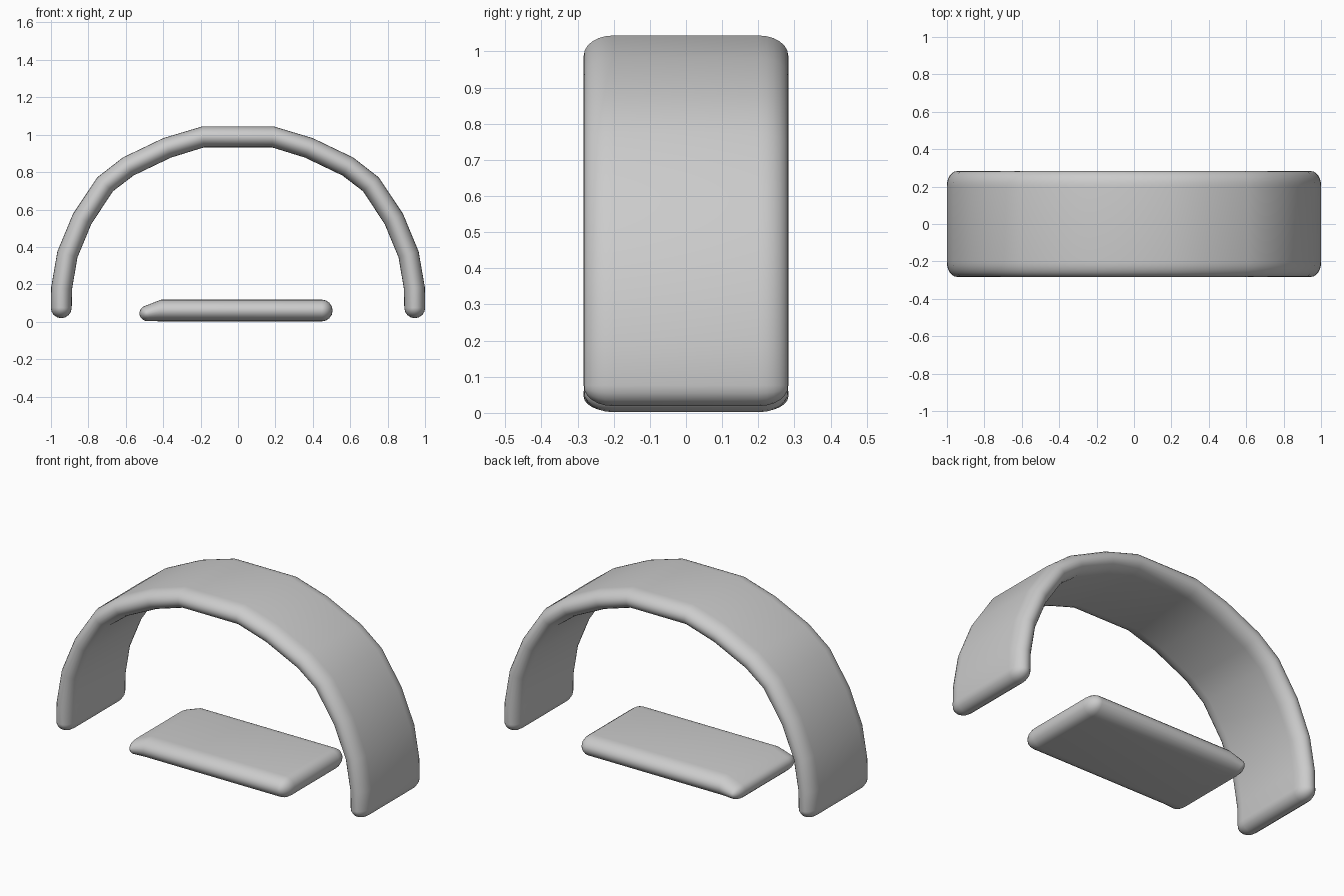
import bpy
import bmesh
import math
from mathutils import Vector

cube = bpy.data.objects.get("Cube")
if cube:
    bpy.data.objects.remove(cube, do_unlink=True)

HALF_WIDTH = 0.283
EDGE = 0.08          # depth of the rounded long edges
EDGE_STEPS = 6
END_STEPS = 8

grey = bpy.data.materials.new("plain grey")
grey.use_nodes = True
colour = (0.6, 0.6, 0.6, 1)
grey.diffuse_color = colour
grey.node_tree.nodes["Principled BSDF"].inputs["Base Color"].default_value = colour


def outline(path, scale):
    """Closed outline around a path of (x, z, radius), with round ends."""
    pts = [Vector(p[:2]) for p in path]
    last = len(pts) - 1
    sides = ([], [])
    for i, p in enumerate(pts):
        along = (pts[min(i + 1, last)] - pts[max(i - 1, 0)]).normalized()
        normal = Vector((-along.y, along.x))
        r = path[i][2] * scale
        sides[0].append(p + normal * r)
        sides[1].append(p - normal * r)

    def cap(index, other):
        out = (pts[index] - pts[other]).normalized()
        side = Vector((-out.y, out.x))
        r = path[index][2] * scale
        angles = [math.pi * k / END_STEPS for k in range(1, END_STEPS)]
        return [pts[index] + (side * math.cos(a) + out * math.sin(a)) * r for a in angles]

    return sides[0] + cap(last, last - 1) + sides[1][::-1] + cap(0, 1)


def rounded_slab(name, path):
    """Loft the outline across y, thinning it to a rounded edge at both sides."""
    bm = bmesh.new()
    half = []
    for k in range(EDGE_STEPS + 1):
        a = math.pi / 2 * k / EDGE_STEPS
        half.append((HALF_WIDTH - EDGE + EDGE * math.sin(a), math.cos(a)))
    half[-1] = (HALF_WIDTH, 0)
    layers = [(-y, s) for y, s in reversed(half)] + half
    rings = [[bm.verts.new((p.x, y, p.y)) for p in outline(path, s)] for y, s in layers]
    count = len(rings[0])
    for a, b in zip(rings, rings[1:]):
        for i in range(count):
            j = (i + 1) % count
            bm.faces.new((a[i], a[j], b[j], b[i]))
    bmesh.ops.remove_doubles(bm, verts=bm.verts, dist=0.0005)
    bmesh.ops.recalc_face_normals(bm, faces=bm.faces)
    mesh = bpy.data.meshes.new(name)
    bm.to_mesh(mesh)
    bm.free()
    mesh.materials.append(grey)
    obj = bpy.data.objects.new(name, mesh)
    bpy.context.collection.objects.link(obj)
    bpy.ops.object.select_all(action='DESELECT')
    obj.select_set(True)
    bpy.context.view_layer.objects.active = obj
    bpy.ops.object.shade_smooth_by_angle(angle=math.radians(40))
    return obj


# Arch: half of the centre line, mirrored
R = 0.056
half_arch = [(0.945, 0.075), (0.943, 0.18), (0.912, 0.36), (0.833, 0.55),
             (0.71, 0.735), (0.587, 0.83), (0.378, 0.93), (0.187, 0.988)]
right = [(-x, z, R) for x, z in half_arch]
left = [(x, z, R) for x, z in reversed(half_arch)]
rounded_slab("arch", right + left)

# Flat plate on the floor, with one end drawn out lower
rounded_slab("floor_plate", [(-0.485, 0.045, 0.042), (-0.41, 0.06, 0.058),
                             (0.448, 0.06, 0.058)])
